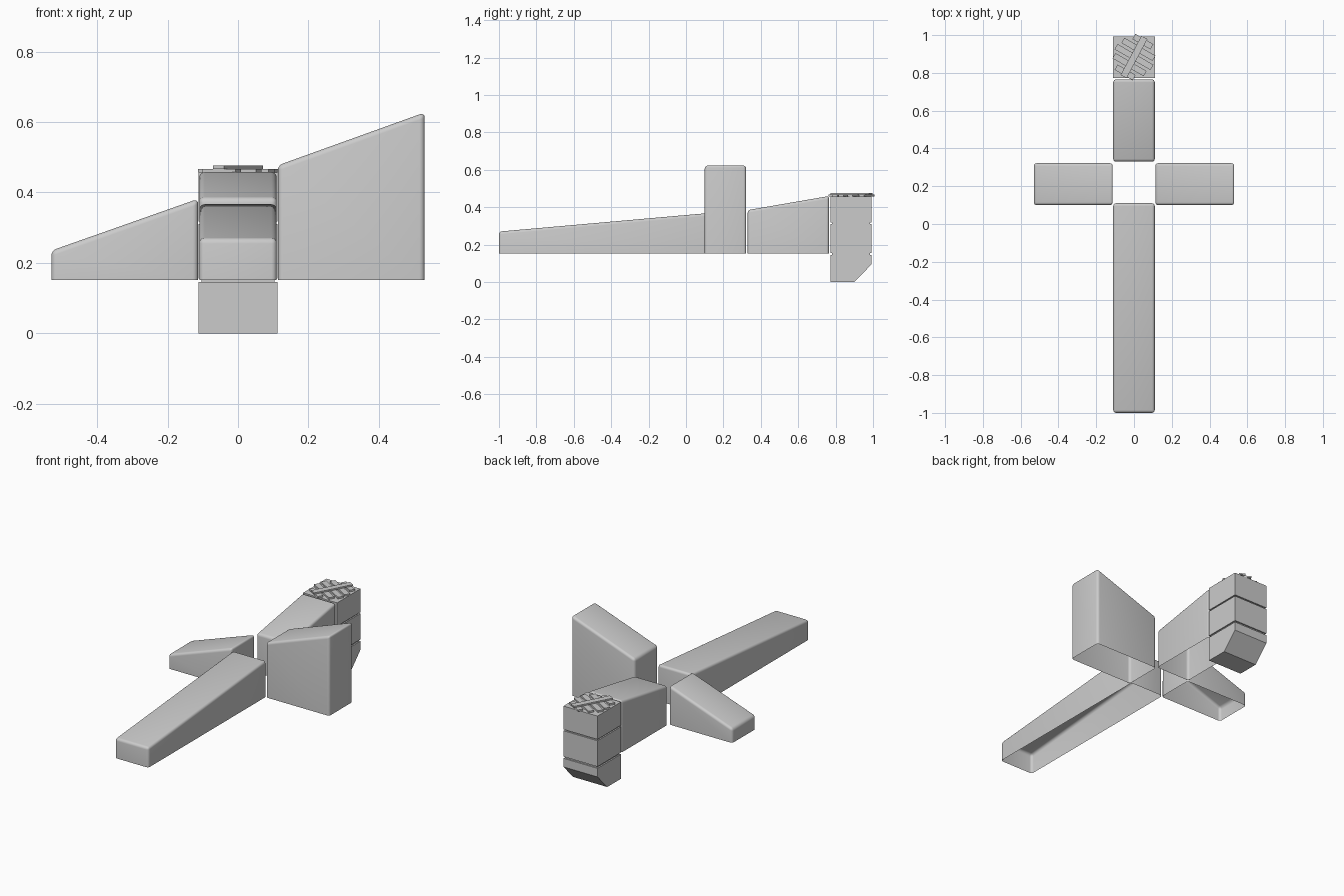
import bpy, bmesh, math
from mathutils import Matrix, Vector

if "Cube" in bpy.data.objects:
    bpy.data.objects.remove(bpy.data.objects["Cube"])


def finish(bm, name, smooth=False):
    bmesh.ops.recalc_face_normals(bm, faces=bm.faces[:])
    me = bpy.data.meshes.new(name)
    bm.to_mesh(me)
    bm.free()
    ob = bpy.data.objects.new(name, me)
    bpy.context.collection.objects.link(ob)
    if smooth:
        for o in bpy.context.selected_objects:
            o.select_set(False)
        ob.select_set(True)
        bpy.context.view_layer.objects.active = ob
        bpy.ops.object.shade_smooth_by_angle(angle=math.radians(35))
    return ob


def make_box(name, lo, hi):
    bm = bmesh.new()
    size = [b - a for a, b in zip(lo, hi)]
    mid = [(a + b) / 2 for a, b in zip(lo, hi)]
    bmesh.ops.create_cube(bm, size=1, matrix=Matrix.Translation(mid) @ Matrix.Diagonal((*size, 1)))
    return bm


def box(name, lo, hi):
    return finish(make_box(name, lo, hi), name)


def wedge(name, x, y, axis, top_start, top_end):
    """Rounded sloping shell, open underneath."""
    bm = make_box(name, (x[0], y[0], 0.152), (x[1], y[1], 1))
    start = (x, y)[axis][0]
    for v in bm.verts:
        if v.co.z > 0.5:
            v.co.z = top_start if abs(v.co[axis] - start) < 1e-4 else top_end
    bm.normal_update()
    bottom = [f for f in bm.faces if f.normal.z < -0.9]
    bmesh.ops.delete(bm, geom=bottom, context='FACES_ONLY')
    edges = [e for e in bm.edges if not e.is_boundary]
    bmesh.ops.bevel(bm, geom=edges, offset=0.015, segments=4, profile=0.5, affect='EDGES')
    return finish(bm, name, True)


# Four sloping arms
wedge("front_arm", (-0.11, 0.11), (-1.0, 0.11), 1, 0.27, 0.368)
wedge("back_arm", (-0.11, 0.11), (0.33, 0.765), 1, 0.385, 0.46)
wedge("left_arm", (-0.53, -0.113), (0.10, 0.322), 0, 0.235, 0.382)
wedge("right_arm", (0.113, 0.53), (0.10, 0.322), 0, 0.477, 0.627)

# Stacked blocks at the back, with recessed joints
Y0, Y1 = 0.772, 0.992
foot = [(Y0, 0.0), (0.90, 0.0), (Y1, 0.095), (Y1, 0.146), (Y0, 0.146)]
bm = bmesh.new()
face = bm.faces.new([bm.verts.new((-0.112, y, z)) for y, z in foot])
ext = bmesh.ops.extrude_face_region(bm, geom=[face])["geom"]
bmesh.ops.translate(bm, vec=(0.224, 0, 0), verts=[g for g in ext if isinstance(g, bmesh.types.BMVert)])
finish(bm, "foot_block")
box("middle_block", (-0.112, Y0, 0.156), (0.112, Y1, 0.310))
box("upper_block", (-0.112, Y0, 0.318), (0.112, Y1, 0.457))
for i, (z0, z1) in enumerate([(0.146, 0.156), (0.310, 0.318)]):
    box(f"joint_{i}", (-0.104, Y0 + 0.008, z0), (0.104, Y1 - 0.008, z1))


# Crate-like slats on the top
def slat(name, angle, offset, length, width, z0, z1):
    ob = box(name, (-length / 2, offset - width / 2, z0), (length / 2, offset + width / 2, z1))
    ob.data.transform(Matrix.Translation(Vector((0, 0.884, 0))) @ Matrix.Rotation(math.radians(angle), 4, 'Z'))


for i, length in enumerate([0.11, 0.19, 0.22, 0.19, 0.11]):
    slat(f"slat_{i}", -30, (i - 2) * 0.047, length, 0.032, 0.457, 0.467)
slat("cross_slat", 62, 0, 0.235, 0.036, 0.467, 0.476)
